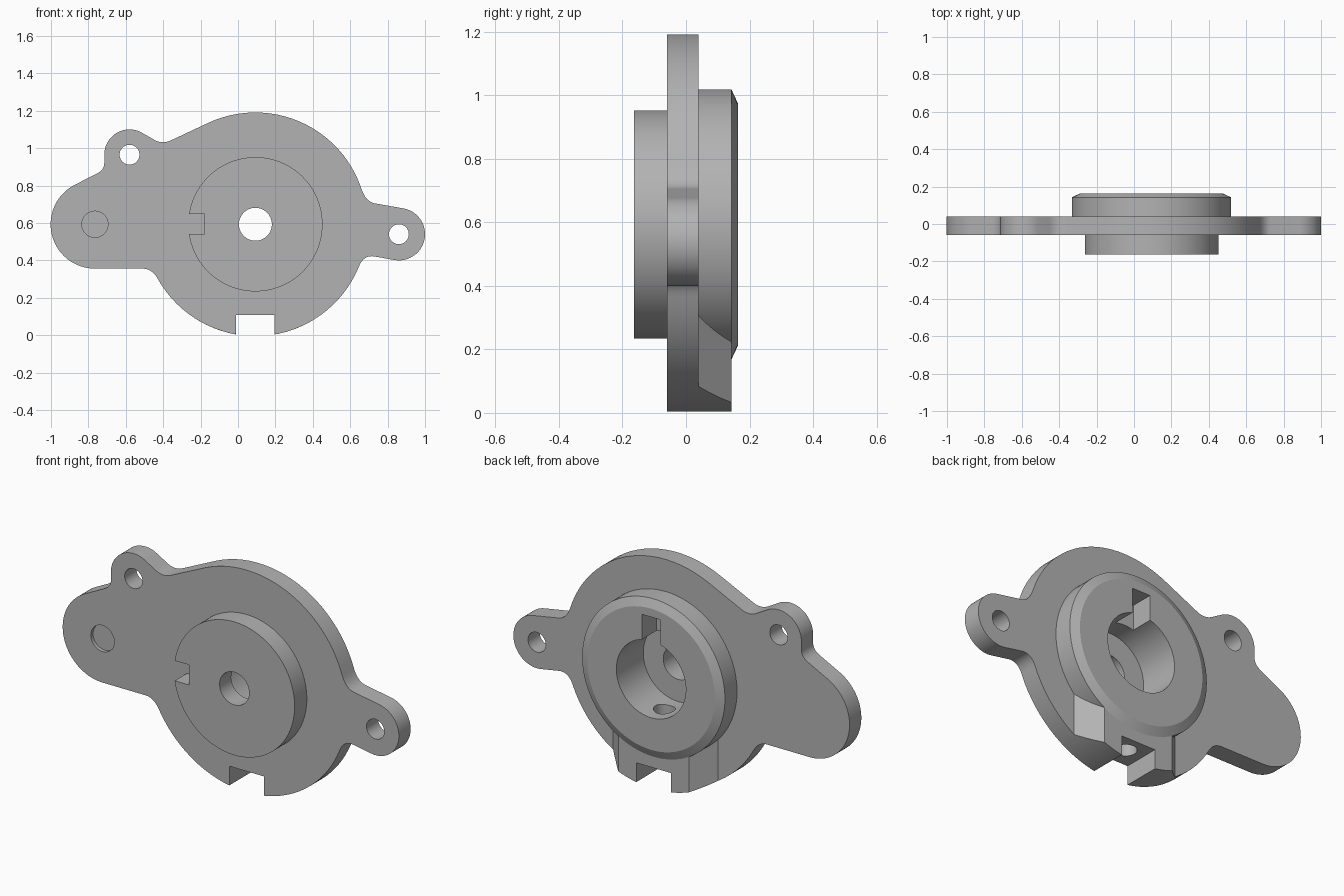
import bpy, bmesh, math
from mathutils import Vector

CX, CZ, R = 0.093, 0.593, 0.598      # main disc centre and radius
PLATE_FRONT, PLATE_BACK, RIM = -0.06, 0.04, 0.143

cube = bpy.data.objects.get("Cube")
if cube:
    bpy.data.objects.remove(cube)

metal = bpy.data.materials.new("cast_grey")
metal.use_nodes = True
grey = (0.45, 0.45, 0.45, 1)
metal.diffuse_color = grey
metal.node_tree.nodes["Principled BSDF"].inputs["Base Color"].default_value = grey


def finish(name, bm):
    bmesh.ops.recalc_face_normals(bm, faces=bm.faces)
    mesh = bpy.data.meshes.new(name)
    bm.to_mesh(mesh)
    bm.free()
    mesh.materials.append(metal)
    obj = bpy.data.objects.new(name, mesh)
    bpy.context.collection.objects.link(obj)
    return obj


def prism(name, points, shift):
    """Extrude a closed loop of 3D points by a vector."""
    bm = bmesh.new()
    face = bm.faces.new([bm.verts.new(p) for p in points])
    out = bmesh.ops.extrude_face_region(bm, geom=[face])
    verts = [v for v in out["geom"] if isinstance(v, bmesh.types.BMVert)]
    bmesh.ops.translate(bm, vec=Vector(shift), verts=verts)
    return finish(name, bm)


def box(name, x0, x1, y0, y1, z0, z1):
    loop = [(x0, y0, z0), (x1, y0, z0), (x1, y1, z0), (x0, y1, z0)]
    return prism(name, loop, (0, 0, z1 - z0))


def turned(name, x, z, profile, n=96):
    """Capped solid turned about a y axis, from (radius, y) pairs."""
    bm = bmesh.new()
    rings = []
    for r, y in profile:
        rings.append([bm.verts.new((x + r * math.cos(math.tau * i / n), y,
                                    z + r * math.sin(math.tau * i / n))) for i in range(n)])
    for a, b in zip(rings, rings[1:]):
        for i in range(n):
            j = (i + 1) % n
            bm.faces.new((a[i], a[j], b[j], b[i]))
    bm.faces.new(rings[0])
    bm.faces.new(rings[-1])
    return finish(name, bm)


def boolean(target, tool, operation):
    mod = target.modifiers.new(tool.name, "BOOLEAN")
    mod.operation, mod.solver, mod.object = operation, "EXACT", tool
    bpy.context.view_layer.objects.active = target
    bpy.ops.object.modifier_apply(modifier=mod.name)
    bpy.data.objects.remove(tool)


def arc(x, z, r, a0, a1):
    n = max(8, int(abs(a1 - a0) / 4))
    angles = [math.radians(a0 + (a1 - a0) * i / n) for i in range(n + 1)]
    return [(x + r * math.cos(a), z + r * math.sin(a)) for a in angles]


def fillet(p, c, q, n=8):
    """Inner points of a curved corner from p to q around c."""
    p, c, q = Vector(p), Vector(c), Vector(q)
    ts = [i / n for i in range(1, n)]
    return [tuple(p * (1 - t) ** 2 + c * 2 * t * (1 - t) + q * t * t) for t in ts]


# Flange plate outline: disc, upper ear, left lobe and right ear
disc_top = arc(CX, CZ, R, 18, 115)
upper_ear = arc(-0.58, 0.965, 0.135, 60, 180)
lobe = arc(-0.765, 0.593, 0.237, 117, 270)
disc_low = arc(CX, CZ, R, 209, 337.5)
right_ear = arc(0.86, 0.54, 0.14, -100, 80)


def join(p, c, q, keep_p=True, keep_q=True):
    return ([p] if keep_p else []) + fillet(p, c, q) + ([q] if keep_q else [])


outline = (disc_top
           + join((-0.36, 1.041), (-0.41, 1.018), (-0.46, 1.052))
           + upper_ear
           + join((-0.715, 0.92), (-0.715, 0.884), (-0.755, 0.864))
           + lobe
           + join((-0.51, 0.356), (-0.46, 0.356), disc_low[0], keep_q=False)
           + disc_low
           + join(disc_low[-1], (0.67, 0.431), (0.73, 0.421), keep_p=False)
           + right_ear
           + join((0.73, 0.705), (0.685, 0.713), disc_top[0], keep_q=False))
housing = prism("housing", [(x, PLATE_FRONT, z) for x, z in outline],
                (0, PLATE_BACK - PLATE_FRONT, 0))

# Lower block: sloped sides, trimmed to the disc
block = prism("lower_block", [(CX - 0.313, PLATE_BACK, -0.1), (CX + 0.313, PLATE_BACK, -0.1),
                              (CX + 0.21, RIM, -0.1), (CX - 0.21, RIM, -0.1)], (0, 0, 0.5))
boolean(block, turned("block_trim", CX, CZ, [(R, -0.2), (R, 0.3)], 180), "INTERSECT")

# Front boss and chamfered back boss
front_boss = turned("front_boss", CX, CZ, [(0.359, -0.164), (0.359, 0)])
back_boss = turned("back_boss", CX, CZ, [(0.425, 0), (0.425, RIM), (0.38, 0.164)])
for part in (back_boss, block, front_boss):
    boolean(housing, part, "UNION")

# Holes, bore, keyways and the bottom notch
cutters = [
    turned("bore", CX, CZ, [(0.207, -0.065), (0.207, 0.4)]),
    turned("shaft_hole", CX, CZ, [(0.088, -0.4), (0.088, 0.4)], 64),
    turned("upper_ear_hole", -0.58, 0.965, [(0.053, -0.4), (0.053, 0.4)], 48),
    turned("right_ear_hole", 0.86, 0.54, [(0.053, -0.4), (0.053, 0.4)], 48),
    turned("shallow_pocket", -0.765, 0.593, [(0.07, -0.4), (0.07, -0.04)], 48),
    box("front_keyway", -0.4, -0.178, -0.4, PLATE_FRONT, 0.54, 0.648),
    box("back_keyway", CX - 0.055, CX + 0.055, PLATE_BACK, 0.4, CZ, CZ + 0.335),
    box("bottom_notch", CX - 0.103, CX + 0.103, -0.4, 0.4, -0.2, 0.108),
    prism("drain_hole", [(CX + x, 0.05 + y, 0.0) for x, y in arc(0, 0, 0.054, 0, 352)],
          (0, 0, CZ)),
]
for cutter in cutters:
    boolean(housing, cutter, "DIFFERENCE")

# Smooth the round walls, keep the edges sharp
bpy.ops.object.select_all(action="DESELECT")
housing.select_set(True)
bpy.context.view_layer.objects.active = housing
bpy.ops.object.shade_smooth_by_angle(angle=math.radians(25))
